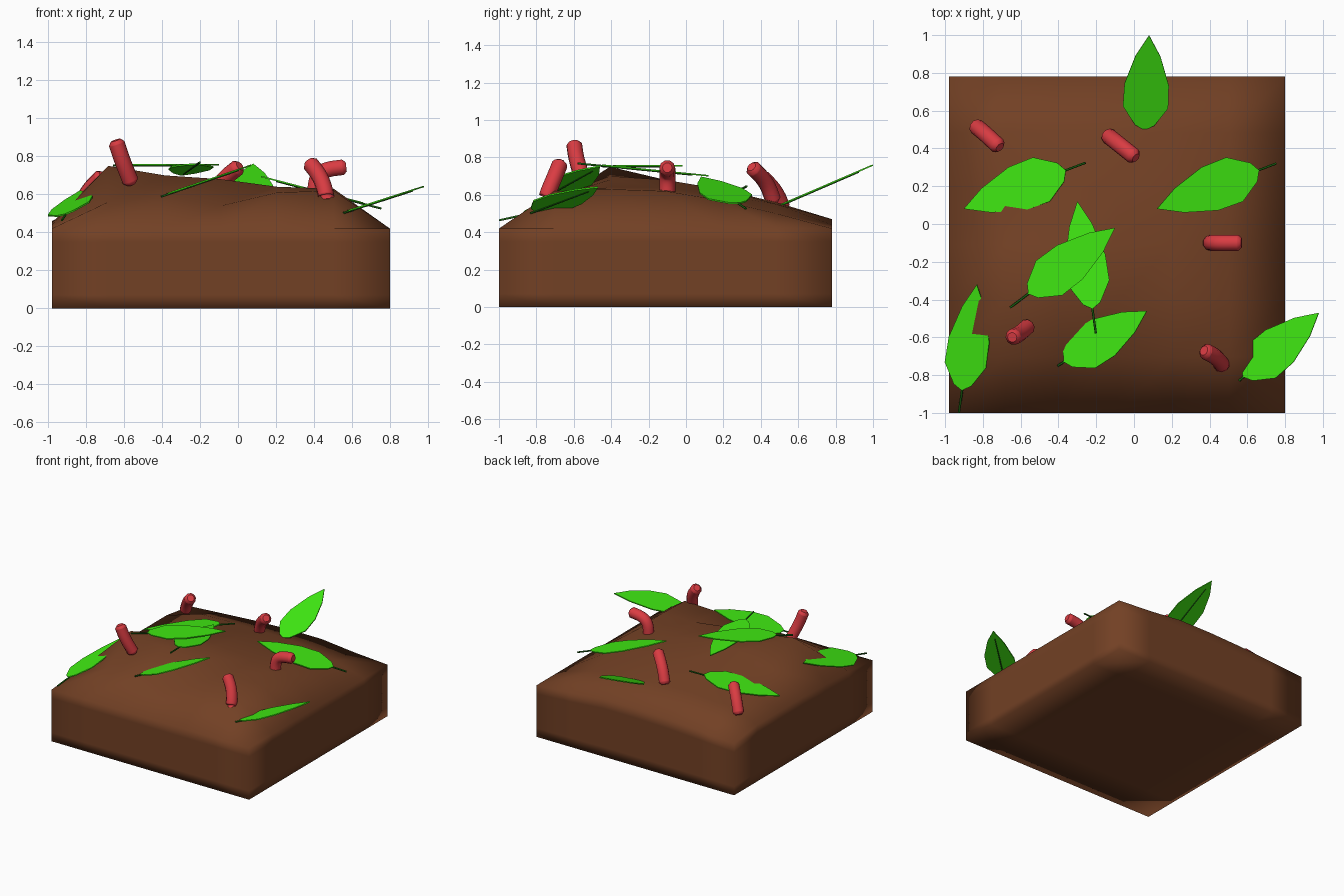
import bpy, bmesh
from mathutils import Vector

if "Cube" in bpy.data.objects:
    bpy.data.objects.remove(bpy.data.objects["Cube"])


def material(name, rgb):
    m = bpy.data.materials.new(name)
    m.diffuse_color = (*rgb, 1)
    m.use_nodes = True
    m.node_tree.nodes["Principled BSDF"].inputs["Base Color"].default_value = m.diffuse_color
    return m


SOIL = material("soil_brown", (0.17, 0.052, 0.018))
LEAF = material("leaf_green", (0.05, 0.8, 0.006))
STEM = material("stem_green", (0.01, 0.12, 0.005))
WORM = material("worm_red", (0.7, 0.045, 0.055))


def add_object(name, mesh, mat, smooth=False):
    mesh.materials.clear()
    mesh.materials.append(mat)
    if smooth:
        mesh.polygons.foreach_set("use_smooth", [True] * len(mesh.polygons))
    ob = bpy.data.objects.new(name, mesh)
    bpy.context.collection.objects.link(ob)
    return ob


def tube(name, pts, radii, mat, res=3):
    """Sweep a round section along points, with a radius at each one."""
    cu = bpy.data.curves.new(name, 'CURVE')
    cu.dimensions = '3D'
    cu.bevel_depth = 1
    cu.bevel_resolution = res
    cu.use_fill_caps = True
    sp = cu.splines.new('POLY')
    sp.points.add(len(pts) - 1)
    for p, co, r in zip(sp.points, pts, radii):
        p.co = (*co, 1)
        p.radius = r
    tmp = bpy.data.objects.new(name + "_path", cu)
    bpy.context.collection.objects.link(tmp)
    deps = bpy.context.evaluated_depsgraph_get()
    mesh = bpy.data.meshes.new_from_object(tmp.evaluated_get(deps))
    bpy.data.objects.remove(tmp)
    bpy.data.curves.remove(cu)
    return add_object(name, mesh, mat, True)


# Soil block: subdivided cube whose columns follow a height grid (front to back)
HEIGHTS = [
    [.42, .42, .42, .42, .42, .42, .42],
    [.44, .56, .59, .54, .61, .62, .42],
    [.45, .75, .70, .68, .64, .63, .42],
    [.46, .61, .68, .68, .64, .62, .42],
    [.46, .55, .60, .63, .60, .57, .42],
    [.46, .55, .56, .56, .55, .50, .42],
    [.42, .44, .46, .47, .47, .44, .42],
]
bm = bmesh.new()
bmesh.ops.create_cube(bm, size=1)
bmesh.ops.subdivide_edges(bm, edges=bm.edges[:], cuts=5, use_grid_fill=True)
for v in bm.verts:
    u, w, t = v.co.x + .5, v.co.y + .5, v.co.z + .5
    h = HEIGHTS[round(w * 6)][round(u * 6)]
    v.co = (-.98 + 1.78 * u, -1 + 1.78 * w, t * h)
me = bpy.data.meshes.new("soil_block")
bm.to_mesh(me)
bm.free()
add_object("soil_block", me, SOIL, True)

# Half outline of a leaf: distance from base, half width
OUTLINE = [(.05, .42), (.24, 1), (.48, .98), (.78, .55)]


def leaf(i, base, tip, z, slope, width, stalk):
    """Flat leaf laid out in plan, lifted onto the plane through the base."""
    b, t = Vector(base), Vector(tip)
    d = t - b
    n = Vector((-d.y, d.x)).normalized() * width

    def lift(p, up=0):
        return Vector((p.x, p.y, z + slope[0] * (p.x - b.x) + slope[1] * (p.y - b.y) + up))

    plan = [b] + [b + d * s + n * w for s, w in OUTLINE] + [t]
    plan += [b + d * s - n * w for s, w in reversed(OUTLINE)]
    mesh = bpy.data.meshes.new(f"leaf_{i}")
    mesh.from_pydata([lift(p) for p in plan], [], [list(range(len(plan)))[::-1]])
    mesh.flip_normals()
    ob = add_object(f"leaf_{i}", mesh, LEAF)
    sol = ob.modifiers.new("thickness", 'SOLIDIFY')
    sol.thickness = .008
    # stalk and midrib
    tube(f"leaf_stem_{i}", [lift(b - d.normalized() * stalk), lift(b), lift(b + d * .85, -.002)],
         [.006, .006, .003], STEM, 1)


# base, tip (plan), base height, slopes in x and y, half width, stalk length
LEAVES = [
    ((.055, .50), (.08, 1.0), .54, (0, .43), .12, .05),
    ((.66, .285), (.12, .08), .55, (-.26, 0), .125, .10),
    ((-.36, .285), (-.90, .08), .625, (.2, 0), .125, .11),
    ((-.37, -.73), (.07, -.46), .60, (.34, 0), .115, .04),
    ((-.56, -.37), (-.10, -.02), .752, (0, 0), .115, .12),
    ((-.22, -.45), (-.30, .12), .755, (0, -.1), .11, .13),
    ((-.91, -.88), (-.83, -.32), .49, (.35, .17), .11, .12),
    ((.58, -.81), (.98, -.47), .51, (.32, 0), .115, .03),
]
for i, args in enumerate(LEAVES):
    leaf(i, *args)

# Worms: bent tubes with rounded ends poking out of the soil
WORMS = [
    [(-.84, .52, .52), (-.79, .48, .62), (-.71, .405, .70)],
    [(-.14, .47, .56), (-.09, .43, .67), (.01, .35, .75)],
    [(.405, -.1, .58), (.41, -.1, .68), (.45, -.1, .73), (.57, -.1, .745)],
    [(-.645, -.60, .885), (-.61, -.585, .78), (-.56, -.54, .655)],
    [(.37, -.67, .775), (.43, -.70, .70), (.46, -.735, .62), (.465, -.75, .57)],
]
for i, path in enumerate(WORMS):
    p = [Vector(c) for c in path]
    # soften each bend by corner cutting, then round the ends
    for _ in range(2):
        q = [p[0]]
        for a, b in zip(p, p[1:]):
            q += [a.lerp(b, .25), a.lerp(b, .75)]
        p = q + [p[-1]]
    p[1] = p[0] + (p[1] - p[0]).normalized() * .018
    p[-2] = p[-1] + (p[-2] - p[-1]).normalized() * .018
    radii = [.026] + [.043] * (len(p) - 2) + [.026]
    tube(f"worm_{i}", p, radii, WORM)
